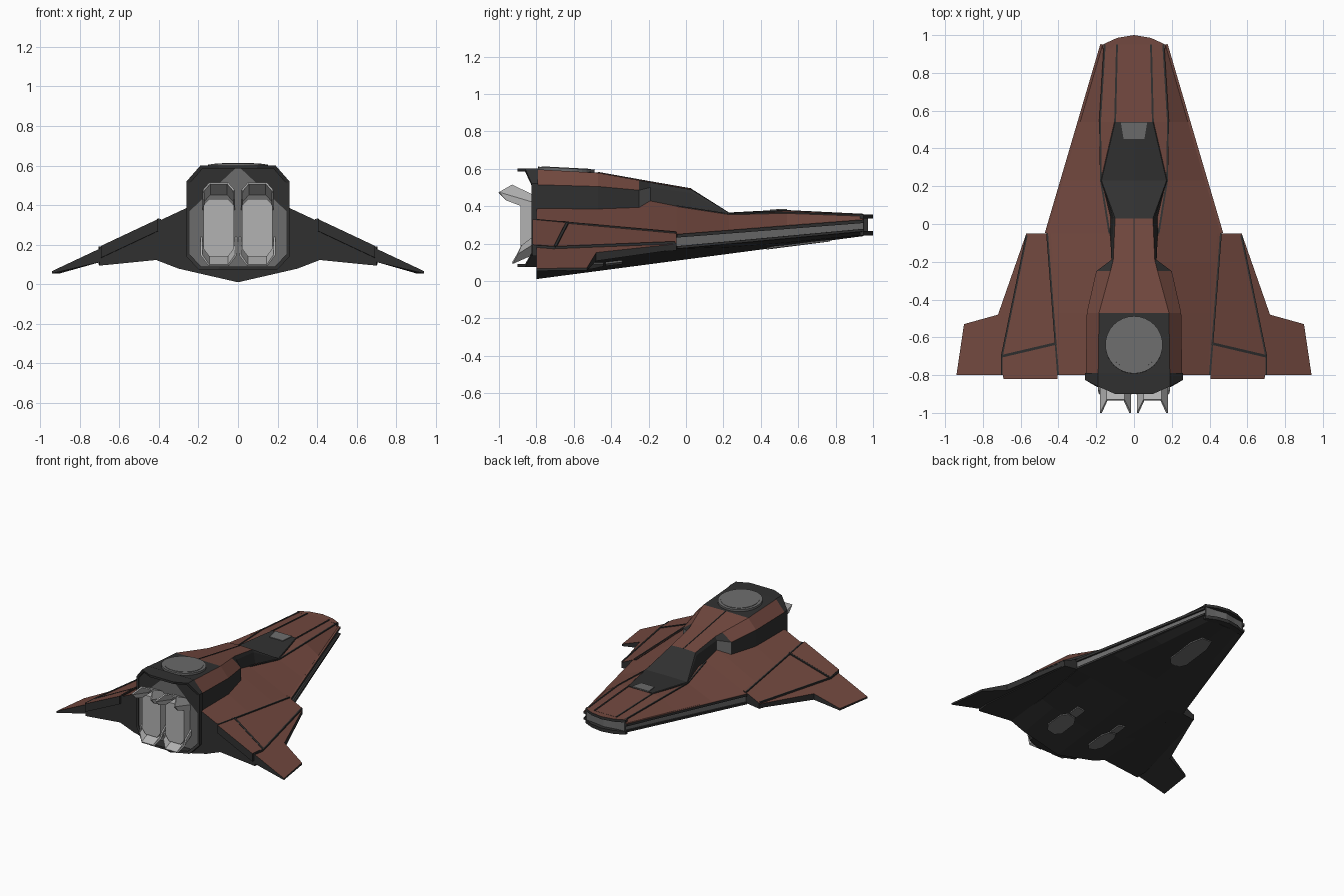
import bpy, bmesh, math
from mathutils import Matrix, Vector

if "Cube" in bpy.data.objects:
    bpy.data.objects.remove(bpy.data.objects["Cube"])


def mat(name, r, g, b):
    m = bpy.data.materials.new(name)
    m.diffuse_color = (r, g, b, 1)
    m.use_nodes = True
    m.node_tree.nodes["Principled BSDF"].inputs["Base Color"].default_value = m.diffuse_color
    return m


RED, DARK, GREY, LIGHT = range(4)
MATS = [mat("rust_red", .17, .066, .05), mat("charcoal", .03, .03, .03),
        mat("mid_grey", .15, .15, .15), mat("light_grey", .45, .45, .45)]


def build(name, verts, faces, cols, mirror=True):
    """Mesh from the +x half, one colour index per face, mirrored over x."""
    bm = bmesh.new()
    vs = [bm.verts.new(v) for v in verts]
    for f, c in zip(faces, cols):
        bm.faces.new([vs[i] for i in f]).material_index = c
    if mirror:
        bmesh.ops.mirror(bm, geom=bm.verts[:] + bm.edges[:] + bm.faces[:],
                         matrix=Matrix(), merge_dist=.0005, axis='X')
    bmesh.ops.recalc_face_normals(bm, faces=bm.faces[:])
    me = bpy.data.meshes.new(name)
    bm.to_mesh(me)
    bm.free()
    for m in MATS:
        me.materials.append(m)
    ob = bpy.data.objects.new(name, me)
    bpy.context.collection.objects.link(ob)
    return ob


def loft(name, sections, colour, cap=DARK):
    """Skin half cross-sections [(y, [(x, z), ...]), ...]."""
    n = len(sections[0][1])
    verts = [(x, y, z) for y, pts in sections for x, z in pts]
    faces, cols = [], []
    for i in range(len(sections) - 1):
        for j in range(n - 1):
            a = i * n + j
            faces.append((a, a + 1, a + n + 1, a + n))
            cols.append(colour(i, j))
    faces += [tuple(range(n)), tuple(range(len(verts) - n, len(verts)))]
    return build(name, verts, faces, cols + [cap, cap])


def prism(name, top, bottom, c_top, c_side, mirror=True):
    """Solid between two matching 3D outlines."""
    n = len(top)
    faces = [tuple(range(n)), tuple(range(n, 2 * n))]
    faces += [(i, (i + 1) % n, n + (i + 1) % n, n + i) for i in range(n)]
    return build(name, top + bottom, faces, [c_top] + [c_side] * (n + 1), mirror)


def under(x, y):
    """Height of the V-shaped belly."""
    t = (y + .8) / 1.75
    return .01 + .23 * t + abs(x) * (.23 - .18 * t)


def wing_z(x, y):
    return .25 - .47 * (x - .46) - .056 * (y + .05)


# Main hull: y, deck, ridge, edge, edge bottom, belly chine
stations = [
    (-.80, (.10, .39), (.25, .39), (.40, .32), (.42, .125), .30),
    (-.47, (.10, .39), (.25, .385), (.427, .29), (.42, .145), .32),
    (-.20, (.10, .43), (.12, .43), (.448, .264), (.445, .16), .34),
    (-.05, (.10, .40), (.13, .40), (.46, .25), (.46, .172), .34),
    (.23, (.10, .36), (.175, .357), (.376, .272), (.376, .20), .28),
    (.54, (.10, .375), (.18, .365), (.285, .297), (.285, .23), .21),
    (.95, (.09, .355), (.155, .35), (.166, .328), (.166, .265), .12)]
hull = [(y, [(0, a[1]), a, b, c, d, (e, under(e, y)), (0, under(0, y))])
        for y, a, b, c, d, e in stations]
loft("hull", hull, lambda i, j: RED if j < 3 else GREY if j == 3 and i > 2 else DARK)

# Dark lip above and below the grey side strip
for nm, k, c in (("upper_edge_lip", 3, RED), ("lower_edge_lip", 4, DARK)):
    p = [Vector((s[k][0], s[0], s[k][1])) for s in (stations[3], stations[-1])]
    o, h = Vector((.012, .003, 0)), Vector((0, 0, .018 if k == 3 else -.014))
    prism(nm, [p[0] + o, p[1] + o, p[1] - o * 2, p[0] - o * 2],
          [p[0] + o - h, p[1] + o - h, p[1] - o * 2 - h, p[0] - o * 2 - h], c, DARK)

# Nose lips with a grey insert between
for nm, z0, z1, s, c in (("nose_upper_lip", .334, .354, 1, RED),
                         ("nose_insert", .268, .334, .93, GREY),
                         ("nose_lower_lip", .243, .268, 1, DARK)):
    out = [(0, .93), (.166 * s, .93), (.166 * s, .95), (.09 * s, .985 - (1 - s) * .4),
           (0, 1 - (1 - s) * .4)]
    half = out + [(-x, y) for x, y in out[3:0:-1]]
    prism(nm, [(x, y, z1) for x, y in half], [(x, y, z0) for x, y in half],
          c, c if c == GREY else DARK, False)

# Canopy and engine tower, one skin from rear to windshield
tower = [
    (-.82, [(0, .598), (.19, .598), (.255, .515), (.255, .36)]),
    (-.47, [(0, .58), (.185, .578), (.25, .505), (.25, .36)]),
    (-.25, [(0, .54), (.125, .538), (.20, .485), (.20, .36)]),
    (-.19, [(0, .53), (.11, .527), (.12, .50), (.12, .36)]),
    (.03, [(0, .492), (.10, .488), (.108, .47), (.13, .35)]),
    (.23, [(0, .366), (.172, .364), (.176, .36), (.176, .33)]),
    (.54, [(0, .382), (.10, .38), (.104, .377), (.104, .35)])]


def tower_colour(i, j):
    if j == 0:
        return RED if 0 < i < 4 else DARK
    if j == 1 and i < 2:
        return RED
    return GREY if i == 2 and j == 2 else DARK


loft("canopy_and_tower", tower, tower_colour)
prism("windshield_panel", [(-.07, .54, .386), (.07, .54, .386), (.055, .45, .382), (-.055, .45, .382)],
      [(-.07, .54, .37), (.07, .54, .37), (.055, .45, .365), (-.055, .45, .365)], GREY, GREY, False)

# Round roof hatch: dish and rim
for nm, r, d in (("roof_hatch_rim", .152, .018), ("roof_hatch_disc", .132, .024)):
    bpy.ops.mesh.primitive_cylinder_add(vertices=32, radius=r, depth=d, location=(0, -.64, .594),
                                        rotation=(math.radians(-3), 0, 0))
    bpy.context.object.name = nm
    bpy.context.object.data.materials.append(MATS[GREY])

# Octagonal collar round the engine bay, with top and bottom brows
right = [(.1, .6, -.9), (.19, .6, -.86), (.26, .52, -.825), (.26, .14, -.825), (.2, .075, -.86), (.1, .075, -.9)]
ring = right + [(-x, z, y) for x, z, y in right[::-1]]
inner = [(x * .94, .338 + (z - .338) * .94, y) for x, z, y in ring]
n = len(ring)
verts = [(x, yy, z) for loop, flat in ((ring, 1), (ring, 0), (inner, 0), (inner, 1))
         for x, z, y in loop for yy in [-.79 if flat else y]]
faces = [(k * n + i, k * n + (i + 1) % n, (k + 1) * n + (i + 1) % n, (k + 1) * n + i)
         for k in range(3) for i in range(n)]
build("engine_collar", verts, faces, [DARK] * len(faces), False)
prism("engine_bay_plate", [(x, -.818, z) for x, z, y in inner],
      [(x, -.79, z) for x, z, y in inner], GREY, GREY, False)

# Twin nozzles: blocks with flared hoods at top and bottom
block = [(.05, .43), (.145, .43), (.175, .40), (.175, .18), (.145, .14), (.05, .14), (.02, .18), (.02, .40)]
prism("nozzle_blocks", [(x, -.885, z) for x, z in block],
      [(x, -.81, z) for x, z in block], LIGHT, LIGHT)


def hood(name, pts, dz):
    tip = [(x, y, z) for x, z, y in pts]
    root = [(x, -.815, z + dz) for x, z, y in pts]
    m = len(pts)
    faces = [(i, i + 1, m + i + 1, m + i) for i in range(m - 1)]
    ob = build(name, tip + root, faces, [LIGHT] * (m - 1))
    ob.modifiers.new("thickness", 'SOLIDIFY').thickness = .01


hood("nozzle_upper_hoods", [(.015, .43, -.96), (.015, .475, -1), (.05, .515, -.93),
                            (.145, .515, -.93), (.18, .475, -1), (.18, .43, -.96)], -.055)
hood("nozzle_lower_hoods", [(.015, .19, -.88), (.015, .15, -.90), (.05, .10, -.93),
                            (.145, .10, -.93), (.18, .15, -.90), (.18, .19, -.88)], .05)


# Wings, drooped slabs given as (x, y, thickness)
def slab(name, pts, lift=0):
    prism(name, [(x, y, wing_z(x, y) + lift) for x, y, t in pts],
          [(x, y, wing_z(x, y) - t) for x, y, t in pts], RED, DARK)


slab("inner_wings", [(.44, -.05, .08), (.57, -.05, .035), (.705, -.71, .07), (.70, -.80, .085), (.39, -.80, .20)], .006)
slab("outer_wings", [(.56, -.05, .03), (.57, -.05, .03), (.72, -.48, .045), (.90, -.53, .015), (.94, -.80, .012), (.69, -.80, .07)])
slab("wing_flaps", [(.405, -.64, .05), (.695, -.708, .05), (.692, -.82, .05), (.405, -.82, .05)], .01)


# Dark panel seams laid on the skin
def seam(name, pts, w=.005):
    for a, b in zip(pts, pts[1:]):
        a, b = Vector(a), Vector(b)
        s = Vector((b.y - a.y, a.x - b.x, 0)).normalized() * w
        h = Vector((0, 0, .004))
        prism(name, [a - s + h, b - s + h, b + s + h, a + s + h],
              [a - s - h, b - s - h, b + s - h, a + s - h], DARK, DARK)


def on_wing(*pts):
    return [(x, y, wing_z(x, y) + .008) for x, y in pts]


seam("nose_strip_seam", [(.09, .95, .355), (.10, .54, .375)])
seam("ridge_seam", [(.155, .95, .35), (.18, .54, .365), (.175, .23, .357), (.13, -.05, .40)])
seam("wing_root_seam", on_wing((.46, -.05), (.402, -.80)))
seam("wing_tip_seam", on_wing((.568, -.06), (.70, -.70), (.70, -.80)))
seam("flap_seam", on_wing((.41, -.632), (.70, -.70)), .007)
seam("roof_centre_seam", [(.001, .03, .491), (.001, -.19, .529), (.001, -.47, .579)], .002)


# Belly hatches
def hatch(name, pts, mirror):
    prism(name, [(x, y, under(x, y) - .008) for x, y in pts],
          [(x, y, under(x, y) + .02) for x, y in pts], GREY, GREY, mirror)


hatch("nose_gear_hatch", [(-.07, .47), (-.04, .43), (.04, .43), (.07, .47), (.07, .68), (.04, .77), (-.04, .77), (-.07, .68)], False)
hatch("main_gear_hatches", [(.12, -.62), (.15, -.66), (.21, -.66), (.24, -.62), (.24, -.49), (.21, -.44), (.15, -.44), (.12, -.49)], True)
hatch("main_gear_leg_covers", [(.15, -.43), (.21, -.43), (.21, -.34), (.15, -.34)], True)
